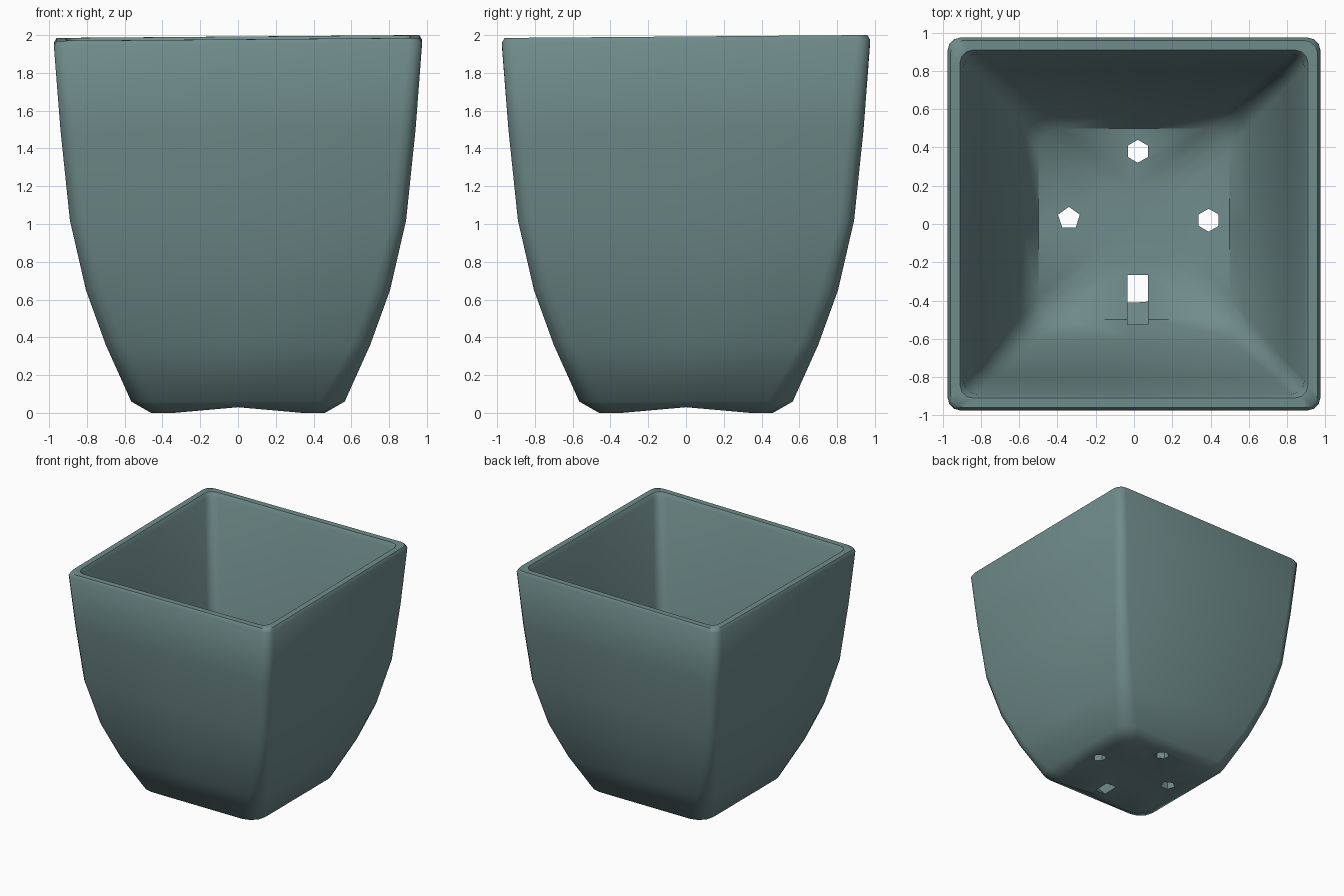
import bpy, bmesh, math
from mathutils import Matrix, Vector

if "Cube" in bpy.data.objects:
    bpy.data.objects.remove(bpy.data.objects["Cube"], do_unlink=True)

glaze = bpy.data.materials.new("grey_teal")
glaze.use_nodes = True
colour = (0.16, 0.265, 0.26, 1)
glaze.diffuse_color = colour
glaze.node_tree.nodes["Principled BSDF"].inputs["Base Color"].default_value = colour


def outline(half, radius, z, lift):
    """Rounded square with a middle point on each side, raised by lift."""
    points = []
    for side in range(4):
        turn = side * math.pi / 2
        points.append(Vector((half * math.cos(turn), half * math.sin(turn), z + lift)))
        diagonal = turn + math.pi / 4
        reach = (half - radius) * math.sqrt(2)
        for step in range(4):
            a = turn + step * math.pi / 6
            points.append(Vector((reach * math.cos(diagonal) + radius * math.cos(a),
                                  reach * math.sin(diagonal) + radius * math.sin(a), z)))
    return points


def add_object(name, bm):
    bmesh.ops.recalc_face_normals(bm, faces=bm.faces)
    mesh = bpy.data.meshes.new(name)
    bm.to_mesh(mesh)
    bm.free()
    mesh.materials.append(glaze)
    obj = bpy.data.objects.new(name, mesh)
    bpy.context.collection.objects.link(obj)
    return obj


# Pot wall: half width, corner radius, height, lift at the middle of each side
profile = [
    (0.20, 0.10, 0.04, 0), (0.46, 0.12, 0.00, 0.03), (0.565, 0.13, 0.06, 0),
    (0.70, 0.10, 0.36, 0), (0.805, 0.09, 0.65, 0), (0.89, 0.08, 1.02, 0),
    (0.94, 0.08, 1.50, 0), (0.975, 0.07, 1.96, 0), (0.96, 0.07, 1.985, 0),
    (0.91, 0.07, 1.985, 0), (0.89, 0.07, 1.95, 0), (0.80, 0.08, 1.00, 0),
    (0.70, 0.09, 0.60, 0), (0.59, 0.10, 0.32, 0), (0.50, 0.12, 0.17, 0),
    (0.20, 0.10, 0.14, 0),
]
bm = bmesh.new()
rings = [[bm.verts.new(p) for p in outline(*row)] for row in profile]
for low, high in zip(rings, rings[1:]):
    for i in range(len(low)):
        j = (i + 1) % len(low)
        bm.faces.new((low[i], low[j], high[j], high[i]))
for ring in (rings[0], rings[-1]):
    centre = bm.verts.new((0, 0, ring[0].co.z))
    for i in range(len(ring)):
        bm.faces.new((ring[i], ring[(i + 1) % len(ring)], centre))
# Slightly uneven rim, highest toward the back left
for v in bm.verts:
    if v.co.z > 1.9:
        v.co.z += 0.008 * (v.co.x + v.co.y)
pot = add_object("pot", bm)

# Drainage holes through the floor; the front one flares open upward
bm = bmesh.new()
for x, y, sides, size, flare in ((0.02, 0.38, 6, 0.06, 0), (-0.34, 0.03, 5, 0.06, 0),
                                 (0.39, 0.02, 6, 0.06, 0), (0.02, -0.32, 4, 0.075, 0.2)):
    made = bmesh.ops.create_cone(bm, cap_ends=True, segments=sides,
                                 radius1=size, radius2=size, depth=0.22)["verts"]
    if flare:
        bmesh.ops.rotate(bm, verts=made, matrix=Matrix.Rotation(math.pi / 4, 3, "Z"))
    for v in made:
        if v.co.z > 0 and v.co.y < 0:
            v.co.y -= flare
        v.co += Vector((x, y, 0.1))
cutter = add_object("drain_cutter", bm)
cutter.hide_render = True

drain = pot.modifiers.new("drain_holes", "BOOLEAN")
drain.operation = "DIFFERENCE"
drain.solver = "EXACT"
drain.object = cutter
bpy.ops.object.select_all(action="DESELECT")
pot.select_set(True)
bpy.context.view_layer.objects.active = pot
bpy.ops.object.modifier_apply(modifier=drain.name)
bpy.data.objects.remove(cutter, do_unlink=True)
bpy.ops.object.shade_smooth_by_angle(angle=math.radians(50))
